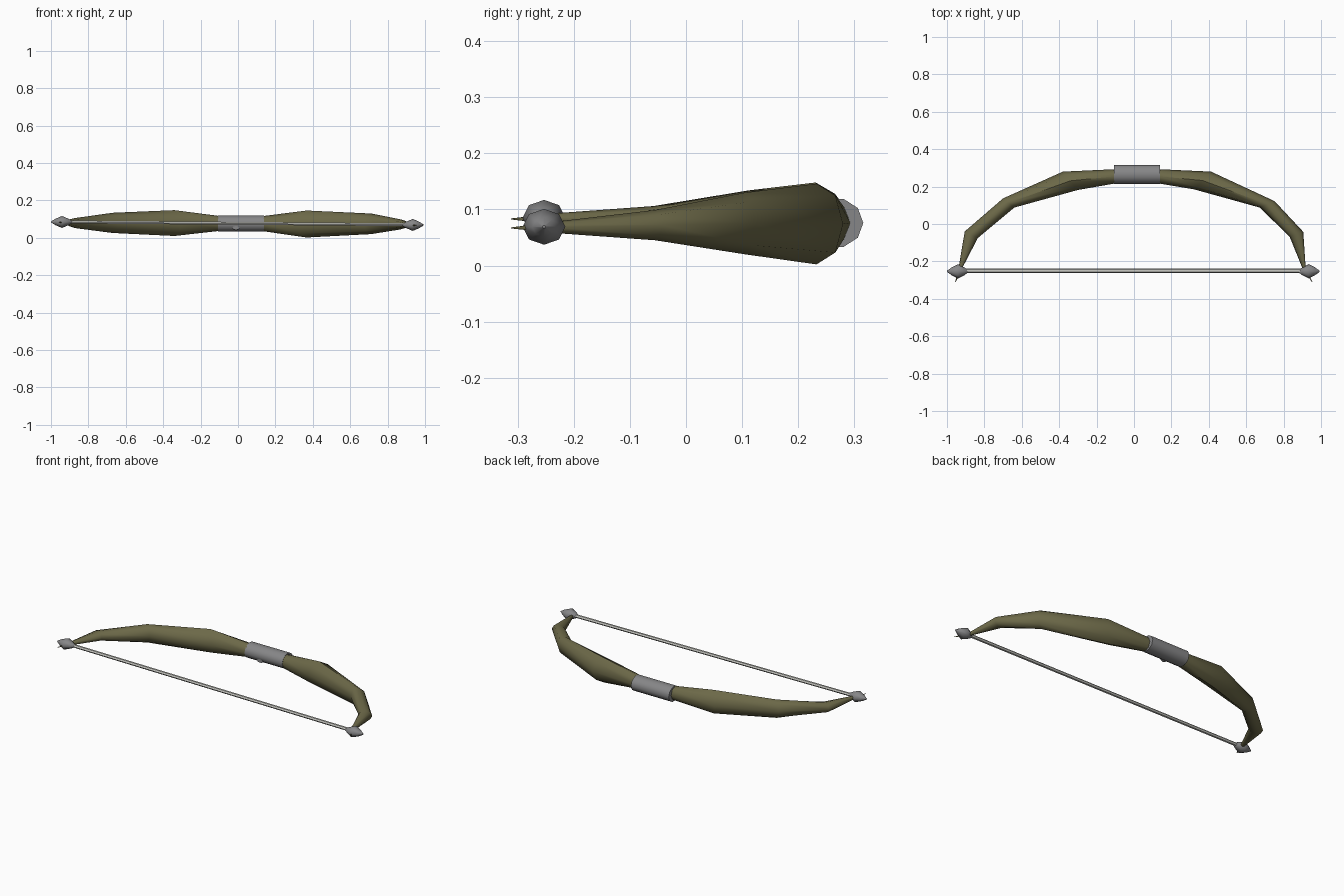
import bpy, bmesh, math
from mathutils import Vector

if "Cube" in bpy.data.objects:
    bpy.data.objects.remove(bpy.data.objects["Cube"])


def material(name, c):
    m = bpy.data.materials.new(name)
    m.diffuse_color = (*c, 1)
    m.use_nodes = True
    m.node_tree.nodes["Principled BSDF"].inputs["Base Color"].default_value = m.diffuse_color
    return m


OLIVE = material("olive wood", (0.15, 0.14, 0.065))
GREY = material("grey metal", (0.24, 0.24, 0.245))
PALE = material("pale string", (0.6, 0.6, 0.56))


def loft(name, sections, sides, mat, turn=0.0):
    """Skin rings; each section is (centre, half axis a, half axis b)."""
    bm = bmesh.new()
    rings = []
    for c, a, b in sections:
        ring = []
        for i in range(sides):
            t = 2 * math.pi * (i + turn) / sides
            ring.append(bm.verts.new(Vector(c) + Vector(a) * math.cos(t) + Vector(b) * math.sin(t)))
        rings.append(ring)
    for r, s in zip(rings, rings[1:]):
        for i in range(sides):
            j = (i + 1) % sides
            bm.faces.new((r[i], r[j], s[j], s[i]))
    bm.faces.new(rings[0])
    bm.faces.new(rings[-1])
    bmesh.ops.recalc_face_normals(bm, faces=bm.faces)
    me = bpy.data.meshes.new(name)
    bm.to_mesh(me)
    bm.free()
    me.materials.append(mat)
    ob = bpy.data.objects.new(name, me)
    bpy.context.collection.objects.link(ob)
    bpy.ops.object.select_all(action='DESELECT')
    ob.select_set(True)
    bpy.context.view_layer.objects.active = ob
    bpy.ops.object.shade_smooth_by_angle(angle=math.radians(50))
    return ob


# Bow limbs: outer xy, inner xy, middle z, half height
stations = [
    (-0.957, -0.312, -0.953, -0.310, 0.083, 0.001),
    (-0.938, -0.235, -0.918, -0.235, 0.083, 0.010),
    (-0.905, -0.040, -0.835, -0.075, 0.079, 0.027),
    (-0.700, 0.137, -0.640, 0.088, 0.080, 0.054),
    (-0.380, 0.280, -0.300, 0.182, 0.079, 0.069),
    (-0.100, 0.293, -0.100, 0.217, 0.077, 0.040),
    (0.130, 0.293, 0.130, 0.217, 0.076, 0.040),
    (0.412, 0.280, 0.322, 0.185, 0.074, 0.072),
    (0.752, 0.122, 0.672, 0.088, 0.075, 0.055),
    (0.905, -0.042, 0.832, -0.068, 0.072, 0.027),
    (0.918, -0.235, 0.900, -0.235, 0.068, 0.010),
    (0.955, -0.312, 0.951, -0.310, 0.067, 0.001),
]
sections = []
for ox, oy, ix, iy, z, h in stations:
    o, i = Vector((ox, oy, z)), Vector((ix, iy, z))
    sections.append(((o + i) / 2, (o - i) / 2, (0, 0, h)))
loft("bow_limbs", sections, 8, OLIVE)

# Grip sleeve in the middle
loft("grip", [((x, 0.265, 0.076), (0, 0.051, 0), (0, 0, 0.045)) for x in (-0.108, 0.138)],
     10, GREY)

# Small stud on the string side of the grip
loft("grip_stud", [((-0.011, y, 0.053), (0.019, 0, 0), (0, 0, 0.011)) for y in (0.219, 0.245)],
     8, GREY)

# Tip beads, pointed along x
bead_profile = [(-0.059, 0.003), (-0.034, 0.021), (0.0, 0.038), (0.034, 0.021), (0.059, 0.003)]
for name, cx, cz in (("left_tip_bead", -0.941, 0.085), ("right_tip_bead", 0.934, 0.069)):
    loft(name, [((cx + dx, -0.253, cz), (0, r, 0), (0, 0, r * 0.84)) for dx, r in bead_profile],
         8, GREY)

# Bow string
loft("string", [((x, -0.250, z), (0, 0.011, 0), (0, 0, 0.009)) for x, z in ((-0.93, 0.085), (0.93, 0.070))],
     6, PALE)
